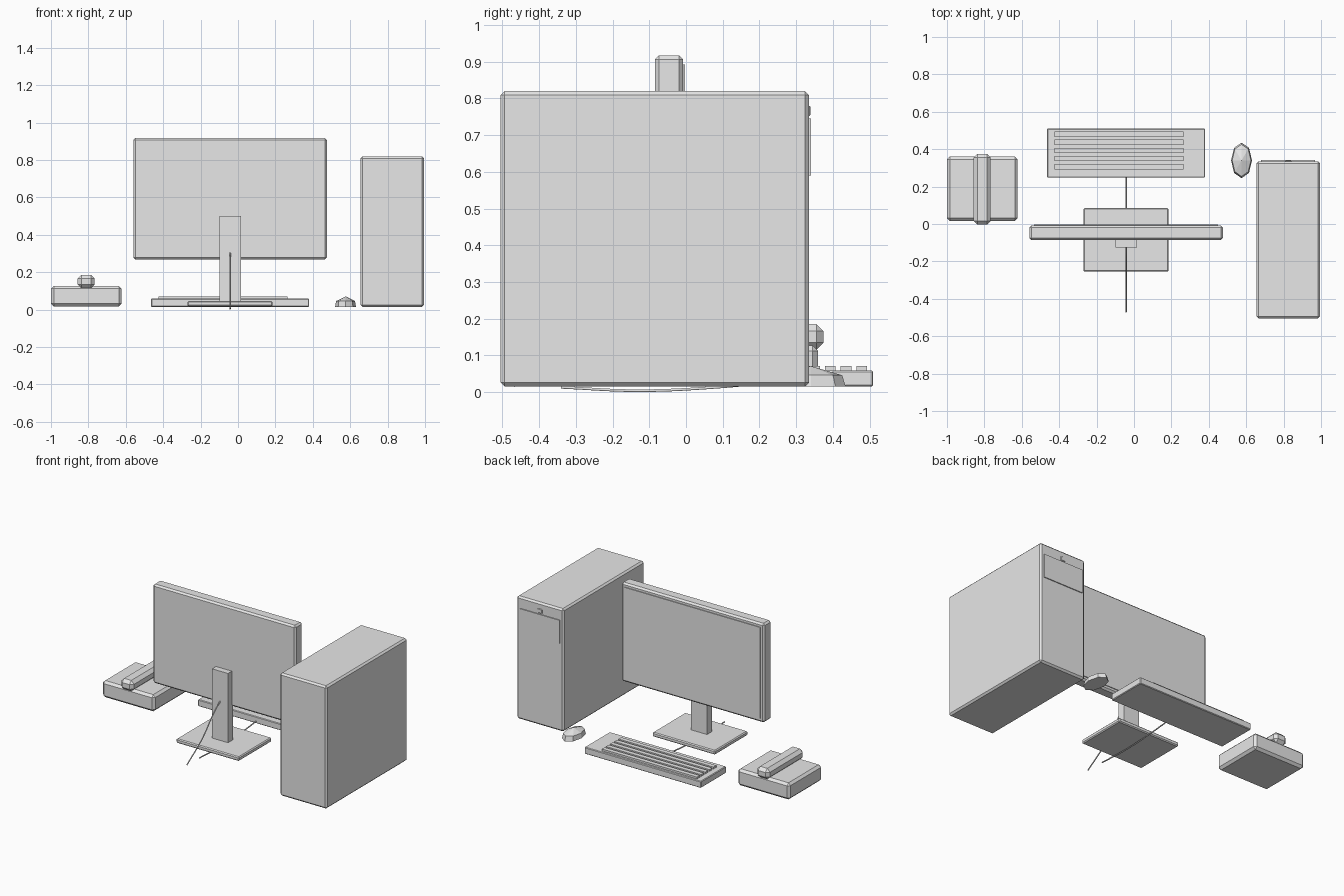
import bpy
import bmesh
from math import cos, sin, pi

if "Cube" in bpy.data.objects:
    bpy.data.objects.remove(bpy.data.objects["Cube"])

grey = bpy.data.materials.new("plain_grey")
grey.use_nodes = True
tint = (0.8, 0.8, 0.8, 1)
grey.diffuse_color = tint
grey.node_tree.nodes["Principled BSDF"].inputs["Base Color"].default_value = tint


def add_object(name, data):
    data.materials.append(grey)
    obj = bpy.data.objects.new(name, data)
    bpy.context.scene.collection.objects.link(obj)
    return obj


def box(name, x, y, z, bevel=0):
    """Box from (min, max) ranges, with optional chamfered edges."""
    bm = bmesh.new()
    bmesh.ops.create_cube(bm, size=1)
    for v in bm.verts:
        for i, (low, high) in enumerate((x, y, z)):
            v.co[i] = high if v.co[i] > 0 else low
    mesh = bpy.data.meshes.new(name)
    bm.to_mesh(mesh)
    bm.free()
    obj = add_object(name, mesh)
    if bevel:
        mod = obj.modifiers.new("chamfer", "BEVEL")
        mod.width = bevel
        mod.segments = 1
    return obj


def cable(name, points, radius=0.004):
    """Thin round cable through a few points."""
    curve = bpy.data.curves.new(name, "CURVE")
    curve.dimensions = "3D"
    curve.bevel_depth = radius
    curve.bevel_resolution = 1
    curve.resolution_u = 6
    curve.use_fill_caps = True
    spline = curve.splines.new("BEZIER")
    spline.bezier_points.add(len(points) - 1)
    for p, co in zip(spline.bezier_points, points):
        p.co = co
        p.handle_left_type = p.handle_right_type = "AUTO"
    return add_object(name, curve)


# Computer tower with its raised front panel and power button
box("tower_case", (0.655, 0.995), (-0.505, 0.335), (0.015, 0.82), 0.011)
box("tower_panel", (0.68, 0.968), (0.33, 0.341), (0.59, 0.745))
box("power_button", (0.808, 0.842), (0.33, 0.339), (0.752, 0.78), 0.003)

# Monitor, screen and stand
box("monitor_body", (-0.56, 0.475), (-0.085, -0.008), (0.268, 0.917), 0.011)
box("monitor_screen", (-0.535, 0.45), (-0.015, -0.003), (0.293, 0.892))
box("stand_neck", (-0.1, 0.015), (-0.125, -0.075), (0.04, 0.5))
box("stand_base", (-0.27, 0.185), (-0.255, 0.085), (0.018, 0.046), 0.006)

# Keyboard with five key rows
box("keyboard_body", (-0.465, 0.38), (0.248, 0.51), (0.015, 0.059), 0.004)
for row in range(5):
    mid = 0.307 + row * 0.043
    box(f"key_row_{row + 1}", (-0.425, 0.265), (mid - 0.0145, mid + 0.0145), (0.05, 0.071))

# Mouse: faceted dome on a flat underside
bm = bmesh.new()
rings = []
for scale, z in ((1, 0.015), (0.9, 0.046)):
    rings.append([bm.verts.new((0.575 + 0.056 * scale * sin(k * pi / 4),
                                0.34 + 0.095 * scale * cos(k * pi / 4), z))
                  for k in range(8)])
apex = bm.verts.new((0.575, 0.34, 0.071))
bm.faces.new(rings[0])
for k in range(8):
    n = (k + 1) % 8
    bm.faces.new((rings[0][k], rings[0][n], rings[1][n], rings[1][k]))
    bm.faces.new((rings[1][k], rings[1][n], apex))
bmesh.ops.recalc_face_normals(bm, faces=bm.faces)
mouse_mesh = bpy.data.meshes.new("mouse")
bm.to_mesh(mouse_mesh)
bm.free()
add_object("mouse", mouse_mesh)

# Telephone base and handset
box("telephone_base", (-1, -0.622), (0.017, 0.36), (0.018, 0.127), 0.015)
box("telephone_handset", (-0.858, -0.766), (-0.003, 0.375), (0.115, 0.186), 0.02)

# Cables from the monitor and the keyboard
x = -0.042
cable("monitor_cable", [(x, -0.12, 0.305), (x, -0.17, 0.27), (x, -0.32, 0.12), (x, -0.47, 0.017)])
cable("keyboard_cable", [(x, 0.26, 0.03), (x, 0.08, 0.013), (x, -0.13, 0.004), (x, -0.34, 0.013)])
